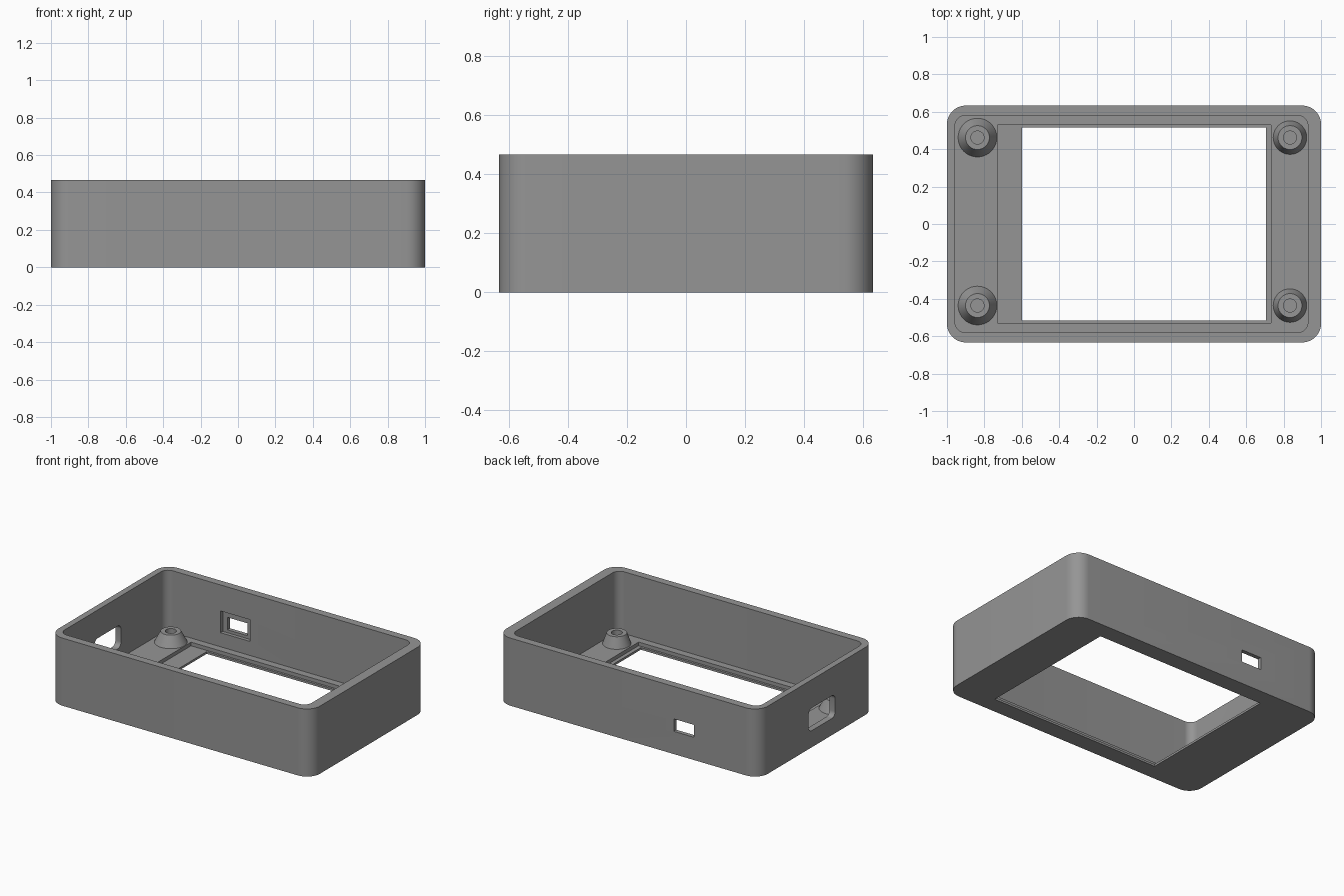
import bpy, bmesh, math
from mathutils import Matrix

if "Cube" in bpy.data.objects:
    bpy.data.objects.remove(bpy.data.objects["Cube"])

grey = bpy.data.materials.new("plain grey")
grey.diffuse_color = (0.30, 0.30, 0.30, 1)
grey.use_nodes = True
grey.node_tree.nodes["Principled BSDF"].inputs["Base Color"].default_value = grey.diffuse_color


def finish(name, bm):
    bmesh.ops.recalc_face_normals(bm, faces=bm.faces)
    me = bpy.data.meshes.new(name)
    bm.to_mesh(me)
    bm.free()
    me.materials.append(grey)
    ob = bpy.data.objects.new(name, me)
    bpy.context.collection.objects.link(ob)
    return ob


def activate(ob):
    bpy.ops.object.select_all(action='DESELECT')
    ob.select_set(True)
    bpy.context.view_layer.objects.active = ob


def block(name, x, y, z, radius=0, axis='z', steps=12):
    """Box between (min, max) pairs, rounded on the edges parallel to axis."""
    bm = bmesh.new()
    bmesh.ops.create_cube(bm, size=1)
    for v in bm.verts:
        v.co = [p[0] + (c + 0.5) * (p[1] - p[0]) for c, p in zip(v.co, (x, y, z))]
    if radius:
        i = 'xyz'.index(axis)
        edges = [e for e in bm.edges
                 if abs(e.verts[0].co[i] - e.verts[1].co[i]) > 1e-5]
        bmesh.ops.bevel(bm, geom=edges, offset=radius, segments=steps,
                        profile=0.5, affect='EDGES')
    return finish(name, bm)


def cut(target, cutter):
    activate(target)
    mod = target.modifiers.new("cut", 'BOOLEAN')
    mod.operation = 'DIFFERENCE'
    mod.solver = 'EXACT'
    mod.object = cutter
    bpy.ops.object.modifier_apply(modifier=mod.name)
    bpy.data.objects.remove(cutter, do_unlink=True)


def smooth(ob):
    activate(ob)
    bpy.ops.object.shade_smooth_by_angle(angle=math.radians(30))


# Open-topped case with rounded corners
FLOOR = 0.04
case = block("case", (-1, 1), (-0.633, 0.633), (0, 0.467), 0.1)
cut(case, block("cavity", (-0.957, 0.93), (-0.58, 0.58), (FLOOR, 0.6), 0.055))

# Shallow screen recess and the window through the floor
cut(case, block("recess", (-0.73, 0.733), (-0.53, 0.53), (0.015, 0.1)))
cut(case, block("window", (-0.6, 0.706), (-0.515, 0.515), (-0.1, 0.1)))

# Slot in the back wall, with a wider pocket on the inside
cut(case, block("slot_pocket", (-0.54, -0.315), (0.5, 0.605), (0.137, 0.287)))
cut(case, block("slot", (-0.505, -0.35), (0.5, 0.7), (0.157, 0.243)))

# Rounded port in the left wall
cut(case, block("port", (-1.1, -0.9), (-0.2, 0.09), (0.115, 0.272), 0.035, 'x', 6))
smooth(case)

# Conical standoffs with a blind screw hole
for side, x, base in (("left", -0.837, 0.104), ("right", 0.834, 0.09)):
    for end, y in (("front", -0.436), ("back", 0.462)):
        profile = [(0, FLOOR + 0.002), (0.035, FLOOR + 0.002), (0.035, 0.115),
                   (0.064, 0.115), (base, FLOOR - 0.001)]
        bm = bmesh.new()
        vs = [bm.verts.new((r, 0, z)) for r, z in profile]
        es = [bm.edges.new(p) for p in zip(vs, vs[1:])]
        bmesh.ops.spin(bm, geom=vs + es, cent=(0, 0, 0), axis=(0, 0, 1),
                       angle=math.tau, steps=40)
        bmesh.ops.remove_doubles(bm, verts=bm.verts, dist=1e-5)
        bmesh.ops.transform(bm, matrix=Matrix.Translation((x, y, 0)), verts=bm.verts)
        smooth(finish(f"standoff_{end}_{side}", bm))
